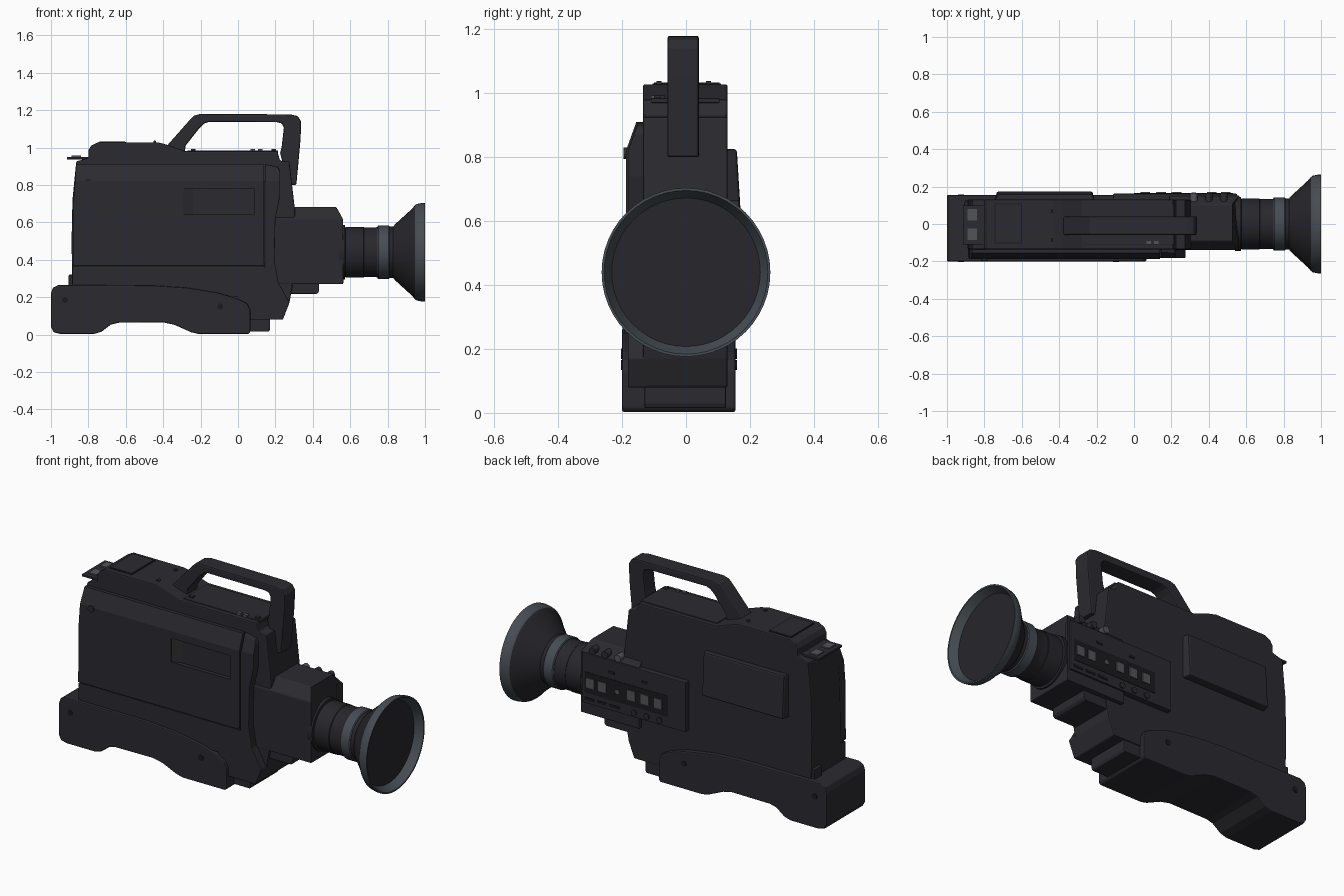
import bpy, bmesh, math
from mathutils import Vector


def material(name, rgb):
    m = bpy.data.materials.new(name)
    m.diffuse_color = (*rgb, 1)
    return m


BODY = material("charcoal body", (0.024, 0.024, 0.030))
BLACK = material("black trim", (0.011, 0.011, 0.013))
LENS = material("barrel black", (0.020, 0.020, 0.025))
STEEL = material("blue grey ring", (0.060, 0.073, 0.086))
GREY = material("grey buttons", (0.085, 0.088, 0.095))


def finish(name, bm, mat, bevel=0.0, smooth=True):
    bmesh.ops.recalc_face_normals(bm, faces=bm.faces)
    me = bpy.data.meshes.new(name)
    bm.to_mesh(me)
    bm.free()
    me.materials.append(mat)
    ob = bpy.data.objects.new(name, me)
    bpy.context.collection.objects.link(ob)
    if bevel:
        b = ob.modifiers.new("bevel", "BEVEL")
        b.width, b.segments, b.limit_method = bevel, 2, "ANGLE"
        b.angle_limit = math.radians(35)
    if smooth:
        bpy.ops.object.select_all(action="DESELECT")
        bpy.context.view_layer.objects.active = ob
        ob.select_set(True)
        bpy.ops.object.shade_smooth_by_angle(angle=math.radians(30))
    return ob


def prism(name, pts, axis, a, b, mat, bevel=0.0, cut=None, warp=None):
    """Extrude a flat outline along an axis from a to b."""
    put = {"x": lambda p, t: (t, p[0], p[1]),
           "y": lambda p, t: (p[0], t, p[1]),
           "z": lambda p, t: (p[0], p[1], t)}[axis]
    bm = bmesh.new()
    f = bm.faces.new([bm.verts.new(put(p, a)) for p in pts])
    r = bmesh.ops.extrude_face_region(bm, geom=[f], use_keep_orig=True)
    d = Vector(put((0, 0), b - a))
    for v in r["geom"]:
        if isinstance(v, bmesh.types.BMVert):
            v.co += d
    if cut is not None:
        bmesh.ops.bisect_plane(bm, geom=bm.verts[:] + bm.edges[:] + bm.faces[:],
                               plane_co=(0, 0, cut), plane_no=(0, 0, 1))
    if warp:
        for v in bm.verts:
            warp(v.co)
    return finish(name, bm, mat, bevel, smooth=False)


def box(name, x, y, z, mat, bevel=0.0):
    return prism(name, [(x[0], z[0]), (x[1], z[0]), (x[1], z[1]), (x[0], z[1])],
                 "y", y[0], y[1], mat, bevel)


def lathe(name, prof, mat, n=48, y=0.0, z=0.44):
    """Revolve (x, radius) points around the lens axis."""
    bm = bmesh.new()
    rings = [[bm.verts.new((x, y + r * math.cos(2 * math.pi * i / n),
                            z + r * math.sin(2 * math.pi * i / n))) for i in range(n)]
             for x, r in prof]
    for p, q in zip(rings, rings[1:]):
        for i in range(n):
            j = (i + 1) % n
            bm.faces.new((p[i], p[j], q[j], q[i]))
    bm.faces.new(rings[0])
    bm.faces.new(rings[-1])
    return finish(name, bm, mat)


def disc(name, x, y0, y1, z, r, mat, n=16):
    pts = [(x + r * math.cos(2 * math.pi * i / n), z + r * math.sin(2 * math.pi * i / n))
           for i in range(n)]
    return prism(name, pts, "y", y0, y1, mat)


# Shoulder pad base
pad = [(-1, 0.04), (-0.985, 0.012), (-0.95, 0.003), (-0.77, 0.003), (-0.73, 0.015),
       (-0.68, 0.053), (-0.64, 0.063), (-0.40, 0.065), (-0.34, 0.052), (-0.25, 0.012),
       (-0.21, 0.003), (0.055, 0.003), (0.066, 0.015), (0.066, 0.13), (0.05, 0.165),
       (0.0, 0.19), (-0.1, 0.222), (-0.27, 0.25), (-0.45, 0.262), (-0.96, 0.265),
       (-0.99, 0.25), (-1, 0.22)]
prism("shoulder_pad", pad, "y", -0.2, 0.155, BODY, 0.006)
prism("pad_front_plate", [(0.0, 0.015), (0.165, 0.015), (0.172, 0.03), (0.172, 0.085), (0, 0.085)],
      "y", -0.13, 0.125, BODY, 0.004)

# Central body
core = [(-0.885, 0.2), (-0.89, 0.5), (-0.885, 0.72), (-0.865, 0.925), (-0.80, 0.945),
        (-0.80, 0.985), (-0.785, 1.01), (-0.75, 1.028), (-0.43, 1.028), (-0.38, 1.015),
        (-0.28, 0.98), (0.21, 0.98), (0.225, 0.93), (0.275, 0.925), (0.305, 0.66),
        (0.29, 0.25), (0.275, 0.17), (0.24, 0.08), (-0.1, 0.08), (-0.2, 0.2)]
prism("main_body", core, "y", -0.135, 0.13, BODY, 0.006)


# Deck side: frame and cassette lid, both leaning in above z 0.82
def lean(c):
    if c.y < -0.15 and c.z > 0.82:
        c.y += (c.z - 0.82) * 0.36


frame = [(-0.885, 0.2), (-0.887, 0.362), (0.146, 0.362), (0.146, 0.91), (0.215, 0.895),
         (0.225, 0.87), (0.225, 0.74), (0.2, 0.62), (0.195, 0.4), (0.215, 0.28),
         (0.275, 0.17), (0.24, 0.08), (0.0, 0.08), (0.0, 0.2)]
prism("deck_frame", frame, "y", -0.182, -0.12, BODY, 0.004, 0.82, lean)
lid = prism("cassette_lid", [(-0.883, 0.37), (0.125, 0.37), (0.14, 0.385), (0.14, 0.91),
                             (-0.865, 0.91), (-0.88, 0.7)],
            "y", -0.188, -0.125, BODY, 0.0, 0.82, lean)
cutter = prism("lid_recess_cutter", [(-0.295, -0.2), (0.085, -0.2), (0.085, -0.165),
                                     (-0.24, -0.165), (-0.295, -0.183)], "z", 0.642, 0.778, BODY)
cutter.hide_render = True
cutter.hide_set(True)
mod = lid.modifiers.new("recess", "BOOLEAN")
mod.operation, mod.object, mod.solver = "DIFFERENCE", cutter, "EXACT"
box("lid_seam_front", (0.138, 0.148), (-0.176, -0.13), (0.365, 0.82), BLACK)
box("lid_seam_bottom", (-0.88, 0.14), (-0.177, -0.13), (0.36, 0.372), BLACK)
disc("lid_latch", -0.80, -0.195, -0.18, 0.812, 0.018, BODY)

# Camera head behind the lens
def slope_front(c):
    if c.z > 0.65 and c.x > 0.5:
        c.x = 0.525


prism("camera_head", [(-0.14, 0.27), (-0.14, 0.62), (-0.09, 0.682), (0.105, 0.682),
                      (0.152, 0.62), (0.152, 0.27)], "x", 0.19, 0.563, BODY, 0.005, None, slope_front)
prism("head_underside_step", [(0.2, 0.217), (0.42, 0.217), (0.433, 0.23), (0.433, 0.3), (0.2, 0.3)],
      "y", -0.12, 0.125, BODY, 0.004)

# Lens barrel, rings and flared hood
lathe("lens_barrel", [(0.54, 0.145), (0.572, 0.145), (0.574, 0.132), (0.58, 0.136),
                      (0.67, 0.136), (0.674, 0.133), (0.74, 0.133), (0.75, 0.138), (0.76, 0.138)], LENS)
lathe("focus_ring", [(0.745, 0.139), (0.75, 0.143), (0.805, 0.143), (0.81, 0.139)], STEEL)
lathe("hood_outer", [(0.80, 0.137), (0.83, 0.137), (0.84, 0.15), (0.93, 0.232),
                     (0.945, 0.25), (0.955, 0.256)], LENS)
lathe("hood_rim", [(0.945, 0.25), (0.955, 0.258), (0.985, 0.264), (1.0, 0.264), (1.0, 0.256),
                   (0.935, 0.222)], STEEL)
lathe("front_glass", [(0.933, 0.223), (0.937, 0.223)], LENS)

# Carry handle
handle = [(-0.40, 0.985), (-0.375, 1.015), (-0.26, 1.145), (-0.235, 1.17), (-0.20, 1.18),
          (0.28, 1.177), (0.32, 1.168), (0.337, 1.14), (0.335, 1.05), (0.312, 0.80), (0.27, 0.80),
          (0.225, 0.97), (0.233, 1.0), (0.245, 1.105), (0.235, 1.128), (0.21, 1.135),
          (-0.155, 1.137), (-0.18, 1.128), (-0.205, 1.105), (-0.28, 1.01), (-0.285, 0.97)]
prism("carry_handle", handle, "y", -0.058, 0.04, BODY, 0.007)
box("handle_base", (-0.27, 0.215), (-0.11, 0.105), (0.97, 0.985), BODY, 0.003)
for i, (x, y) in enumerate([(0.08, -0.1), (0.12, -0.1), (0.19, -0.09), (-0.24, -0.075)]):
    box(f"top_button_{i}", (x - 0.012, x + 0.012), (y - 0.01, y + 0.01), (0.975, 0.993), GREY if i < 2 else BODY)

# Top hatch and rear viewfinder shoe
box("top_hatch_seam", (-0.745, -0.60), (-0.105, 0.11), (1.02, 1.03), BLACK)
box("top_hatch", (-0.74, -0.605), (-0.1, 0.105), (1.02, 1.033), BODY)
for y in (-0.085, 0.07):
    disc(f"top_screw_{y}", -0.445, y - 0.008, y + 0.008, 1.03, 0.008, BODY)
box("rear_shoe", (-0.915, -0.80), (-0.11, 0.1), (0.937, 0.95), BODY, 0.002)
for y in (-0.055, 0.05):
    box(f"shoe_contact_{y}", (-0.89, -0.84), (y - 0.03, y + 0.03), (0.945, 0.957), GREY)
box("rear_connector", (-0.905, -0.87), (0.06, 0.125), (0.26, 0.32), BODY, 0.004)

# Far side battery bulge, thinner towards its top
def thin_top(c):
    if c.y > 0.15:
        c.y -= 0.015 if c.z > 0.7 else 0
        c.x += 0.012 if c.x < -0.5 else -0.012


prism("battery_bulge", [(-0.745, 0.58), (-0.21, 0.58), (-0.21, 0.825), (-0.745, 0.825)],
      "y", 0.12, 0.174, BODY, 0.008, None, thin_top)

# Control panel with keys, dials and knobs
box("control_panel", (-0.11, 0.55), (0.12, 0.162), (0.335, 0.62), BODY, 0.004)
box("key_strip", (0.0, 0.53), (0.158, 0.1645), (0.395, 0.515), BLACK)
for i, x in enumerate([0.49, 0.415, 0.23, 0.145, 0.06]):
    box(f"key_{i}", (x - 0.025, x + 0.025), (0.16, 0.17), (0.43, 0.485), GREY)
disc("key_dot", 0.32, 0.16, 0.168, 0.455, 0.012, GREY)
for i, x in enumerate([0.215, 0.135, 0.055]):
    disc(f"dial_{i}", x, 0.155, 0.169, 0.362, 0.017, BODY)
for i, x in enumerate([0.48, 0.40, 0.32]):
    disc(f"knob_{i}", x, 0.12, 0.166, 0.645, 0.02, GREY if i == 2 else BODY)
for i, x in enumerate([0.5, 0.42, 0.34]):
    box(f"slider_{i}", (x - 0.03, x + 0.03), (0.155, 0.166), (0.355, 0.37), BLACK)
for i, x in enumerate([0.36, 0.15]):
    box(f"panel_mark_{i}", (x - 0.02, x + 0.02), (0.155, 0.165), (0.545, 0.56), BLACK)

# Pad screws on both sides
for x, z in ((-0.925, 0.185), (-0.095, 0.15)):
    for y in (-0.2, 0.155):
        disc(f"pad_screw_{x}_{y}", x, y - 0.004, y + 0.004, z, 0.016, BLACK)
